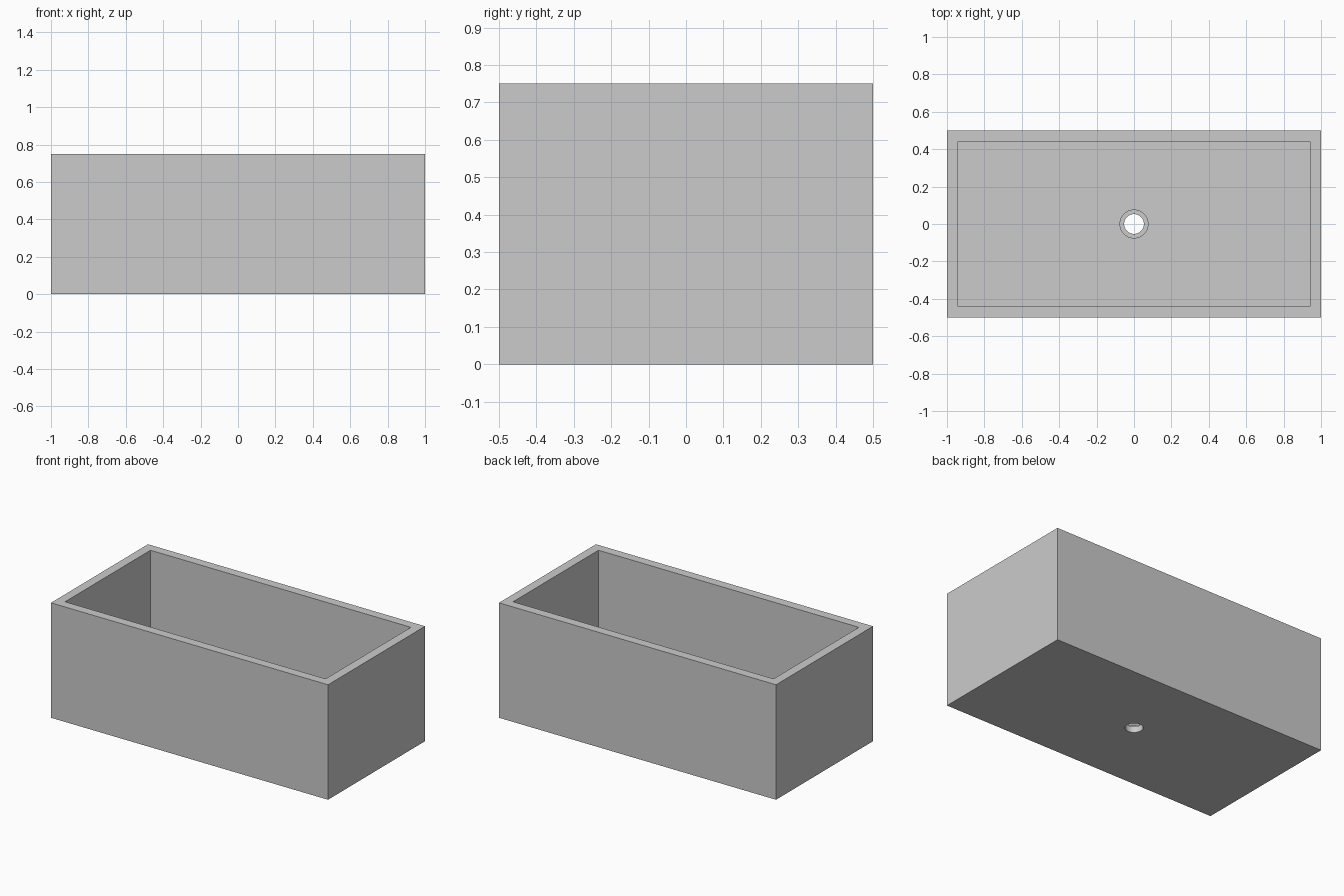
import bpy
import bmesh
import math

cube = bpy.data.objects.get("Cube")
if cube:
    bpy.data.objects.remove(cube, do_unlink=True)

LENGTH, WIDTH, HEIGHT = 2.0, 1.0, 0.75
WALL = 0.06
HOLE, RECESS, STEP = 0.053, 0.075, 0.02
SEGMENTS = 48

grey = bpy.data.materials.new("plain grey")
grey.use_nodes = True
colour = (0.6, 0.6, 0.6, 1)
grey.diffuse_color = colour
grey.node_tree.nodes["Principled BSDF"].inputs["Base Color"].default_value = colour


def rectangle(bm, half_x, half_y, z):
    corners = ((-1, -1), (1, -1), (1, 1), (-1, 1))
    return [bm.verts.new((sx * half_x, sy * half_y, z)) for sx, sy in corners]


def circle(bm, radius, z):
    angles = [2 * math.pi * i / SEGMENTS for i in range(SEGMENTS)]
    return [bm.verts.new((radius * math.cos(a), radius * math.sin(a), z)) for a in angles]


def bridge(bm, first, second):
    n = len(first)
    for i in range(n):
        j = (i + 1) % n
        bm.faces.new((first[i], first[j], second[j], second[i]))


def plate_with_hole(bm, corners, ring):
    # One fan per corner, plus a triangle along each side
    quarter = SEGMENTS // 4
    offset = SEGMENTS * 5 // 8
    for k in range(4):
        start = offset + k * quarter - quarter // 2
        for i in range(start, start + quarter):
            bm.faces.new((corners[k], ring[(i + 1) % SEGMENTS], ring[i % SEGMENTS]))
        bm.faces.new((corners[k], corners[(k + 1) % 4], ring[(start + quarter) % SEGMENTS]))


# Open trough: outer walls, rim, inner walls and floor
bm = bmesh.new()
x, y = LENGTH / 2, WIDTH / 2
base = rectangle(bm, x, y, 0)
rim_outer = rectangle(bm, x, y, HEIGHT)
rim_inner = rectangle(bm, x - WALL, y - WALL, HEIGHT)
floor = rectangle(bm, x - WALL, y - WALL, WALL)
for first, second in ((base, rim_outer), (rim_outer, rim_inner), (rim_inner, floor)):
    bridge(bm, first, second)

# Stepped drain hole through the floor
drain = [circle(bm, RECESS, WALL), circle(bm, RECESS, WALL - STEP),
         circle(bm, HOLE, WALL - STEP), circle(bm, HOLE, 0)]
for first, second in zip(drain, drain[1:]):
    bridge(bm, first, second)
plate_with_hole(bm, floor, drain[0])
plate_with_hole(bm, base, drain[-1])

bmesh.ops.recalc_face_normals(bm, faces=bm.faces)
mesh = bpy.data.meshes.new("trough")
bm.to_mesh(mesh)
bm.free()
mesh.materials.append(grey)
trough = bpy.data.objects.new("trough", mesh)
bpy.context.collection.objects.link(trough)

# Smooth the round drain walls, keep the corners sharp
bpy.ops.object.select_all(action="DESELECT")
trough.select_set(True)
bpy.context.view_layer.objects.active = trough
bpy.ops.object.shade_smooth_by_angle(angle=math.radians(30))
